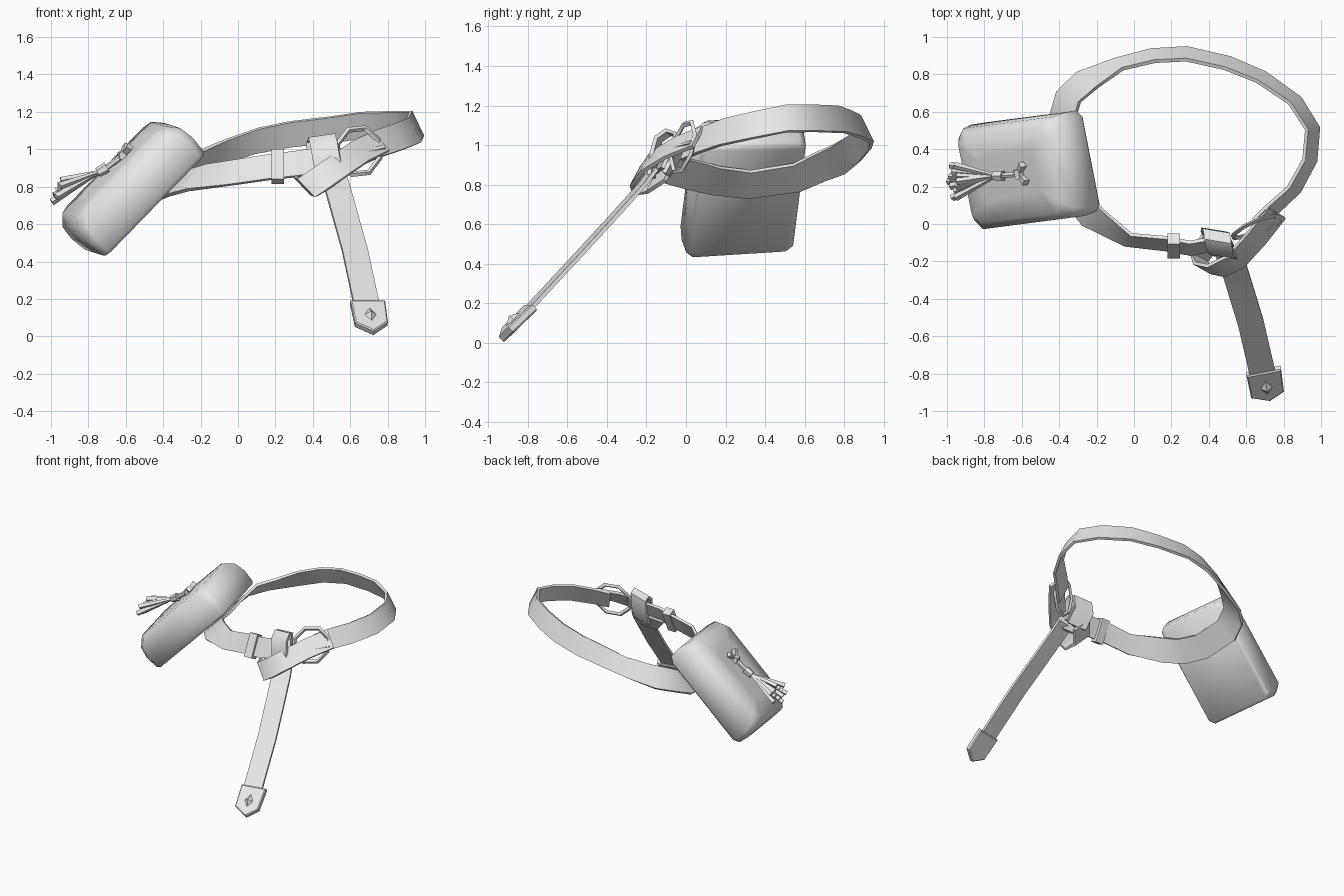
import bpy, bmesh, math, random
from mathutils import Vector, Matrix

random.seed(4)
if "Cube" in bpy.data.objects:
    bpy.data.objects.remove(bpy.data.objects["Cube"])

grey = bpy.data.materials.new("plain grey")
grey.use_nodes = True
grey.diffuse_color = (0.8, 0.8, 0.8, 1)
grey.node_tree.nodes["Principled BSDF"].inputs["Base Color"].default_value = (0.8, 0.8, 0.8, 1)


def finish(name, bm, angle=40):
    """Turn a bmesh into a named, shaded object."""
    bmesh.ops.recalc_face_normals(bm, faces=bm.faces)
    mesh = bpy.data.meshes.new(name)
    bm.to_mesh(mesh)
    bm.free()
    mesh.materials.append(grey)
    obj = bpy.data.objects.new(name, mesh)
    bpy.context.collection.objects.link(obj)
    bpy.ops.object.select_all(action="DESELECT")
    bpy.context.view_layer.objects.active = obj
    obj.select_set(True)
    bpy.ops.object.shade_smooth_by_angle(angle=math.radians(angle))


def loft(name, loops, angle=40, capped=True):
    """Skin a row of equally long closed loops; uncapped lofts join up."""
    bm = bmesh.new()
    rings = [[bm.verts.new(p) for p in loop] for loop in loops]
    pairs = list(zip(rings, rings[1:]))
    if capped:
        bm.faces.new(rings[0])
        bm.faces.new(rings[-1])
    else:
        pairs.append((rings[-1], rings[0]))
    for a, b in pairs:
        for i in range(len(a)):
            j = (i + 1) % len(a)
            bm.faces.new((a[i], a[j], b[j], b[i]))
    finish(name, bm, angle)


def strip(name, path, half, thickness=0.02):
    """Flat leather band along a path; half(p) is the half-width vector."""
    path = [Vector(p) for p in path]
    loops = []
    for i, p in enumerate(path):
        h = half(p)
        along = path[min(i + 1, len(path) - 1)] - path[max(i - 1, 0)]
        t = along.cross(h).normalized() * thickness / 2
        loops.append([p - h - t, p + h - t, p + h + t, p - h + t])
    loft(name, loops, 50)


def bar(name, a, b, r1, r2, sides=4):
    """Tapered prism between two points."""
    a, b = Vector(a), Vector(b)
    rot = (b - a).to_track_quat("Z", "Y")
    bm = bmesh.new()
    bmesh.ops.create_cone(bm, cap_ends=True, segments=sides, radius1=r1, radius2=r2,
                          depth=(b - a).length,
                          matrix=Matrix.Translation((a + b) / 2) @ rot.to_matrix().to_4x4())
    finish(name, bm, 30)


def lean(p):
    """Belt half-height, flaring outwards at the bottom, most behind the pouch."""
    out = Vector((p.x - 0.25, p.y - 0.4, 0)).normalized()
    return Vector((0, 0, 0.066)) - out * (0.065 if p.x < -0.2 else 0.032)


# Waist belt, from the buckle behind the pouch and round the back
strip("waist_belt", [
    (.52, -.09, .95), (.30, -.13, .92), (.17, -.105, .905), (-.03, -.085, .875),
    (-.22, .035, .848), (-.315, .15, .82), (-.36, .32, .80), (-.385, .56, .835),
    (-.35, .68, .89), (-.25, .77, .925), (-.08, .855, .985), (.1, .90, 1.045),
    (.28, .91, 1.08), (.5, .86, 1.105), (.68, .785, 1.13), (.86, .66, 1.135),
    (.955, .51, 1.135), (.94, .34, 1.10), (.855, .185, 1.065), (.735, .075, 1.025),
    (.66, .0, .99)], lean)

# Free end: crosses over the buckle, knots round the belt, hangs down
cross = Vector((-.047, .026, .049))
strip("crossing_strap", [(.76, .06, 1.04), (.65, -.08, .985), (.54, -.2, .91),
                         (.44, -.25, .84), (.37, -.235, .795), (.345, -.17, .81),
                         (.42, -.08, .87)], lambda p: cross)
across = Vector((.072, -.012, .01))
strip("knot_loop", [(.45, -.1, .85), (.43, -.04, .96), (.44, -.045, 1.05), (.45, -.09, 1.065),
                    (.46, -.14, 1.03), (.475, -.165, .94), (.5, -.175, .84)], lambda p: across)
hang = Vector((.068, .014, 0))
strip("hanging_strap", [(.505, -.16, .88), (.53, -.22, .80), (.573, -.36, .645),
                        (.625, -.53, .46), (.685, -.79, .18)], lambda p: hang)

# Strap tip: pointed plate with a pyramid stud
front = Vector((.1, -.7, .7)).normalized()
outline = [Vector(p) for p in [(.60, -.80, .18), (.785, -.765, .18), (.80, -.885, .065),
                               (.725, -.935, .015), (.625, -.92, .06)]]
centre = sum(outline, Vector()) / len(outline)
rim = [centre + (p - centre) * .93 for p in outline]
loft("strap_tip", [[p - front * .02 for p in rim], [p - front * .012 for p in outline],
                   [p + front * .016 for p in outline], [p + front * .022 for p in rim]], 20)
bm = bmesh.new()
side = Vector((.98, .18, 0))
down = side.cross(front)
foot = centre + front * .02
corners = [bm.verts.new(foot + d) for d in (side * .036, down * .055, -side * .036, -down * .055)]
peak = bm.verts.new(foot + front * .03)
for i in range(4):
    bm.faces.new((corners[i], corners[(i + 1) % 4], peak))
finish("tip_stud", bm, 10)

# Keeper loop round the front of the belt
loops = []
for x in (.18, .245):
    mid = Vector((x, -.118, .908))
    up, out = Vector((0, .038, .08)), Vector((0, -.028, .014))
    loops.append([mid + up + out, mid + up - out, mid - up - out, mid - up + out])
loft("keeper_loop", loops, 20)

# Octagonal buckle ring and its prong
ring_mid = Vector((.645, -.015, .99))
ring_x, ring_z = Vector((.9, .42, .1)).normalized(), Vector((-.08, .2, .98)).normalized()
ring_n = ring_x.cross(ring_z)
loops = []
for i in range(8):
    a = math.tau * (i + .5) / 8
    spoke = ring_x * math.cos(a) + ring_z * math.sin(a)
    loops.append([ring_mid + spoke * r + ring_n * n for r, n in
                  ((.115, 0), (.13, .012), (.147, 0), (.13, -.012))])
loft("buckle_ring", loops, 30, capped=False)
bar("buckle_prong", ring_mid + ring_x * .14 + ring_n * .02, ring_mid + ring_n * .06 - ring_z * .02,
    .018, .008)

# Pouch, with its own length, width and outward axes
u = Vector((.69, .09, .71)).normalized()
w = Vector((-.22, .97, .03))
w = (w - u * w.dot(u)).normalized()
n = u.cross(w)
pouch_mid = Vector((-.575, .285, .80))


def pouch_loop(hu, hw, cut, depth):
    """Rectangle with clipped corners at one depth."""
    quarter = [(hu, hw - cut), (hu - cut, hw)]
    flat = quarter + [(-a, b) for a, b in quarter[::-1]]
    flat += [(-a, -b) for a, b in flat]
    return [pouch_mid + u * a + w * b + n * depth for a, b in flat]


loft("pouch", [pouch_loop(*s) for s in ((.375, .265, .03, -.122), (.39, .276, .035, -.105),
                                        (.40, .282, .04, -.01), (.39, .275, .05, .07),
                                        (.34, .235, .05, .132), (.2, .12, .03, .138))], 60)

# Tassel: bow knot, cord, wrap and fanned strands
knot = pouch_mid + u * .09 + n * .148
neck = Vector((-.72, .257, .89))
bar("tassel_knot", knot - w * .025, knot + w * .025, .028, .028, 6)
for s in (-1, 1):
    bar("tassel_bow", knot, knot + w * s * .05 + u * .055 + n * .015, .012, .024)
bar("tassel_cord", knot, neck, .016, .016, 6)
bar("tassel_wrap", neck + Vector((.02, 0, .015)), neck - Vector((.03, 0, .015)), .03, .026, 6)
for i in range(12):
    a = math.tau * i / 12
    r = .95 if i % 2 else .5
    end = Vector((-.965 + .025 * math.sin(a) + random.uniform(-.01, .01),
                  .227 + .105 * r * math.cos(a), .775 + .06 * r * math.sin(a)))
    bar("tassel_strand", neck - Vector((.02, 0, .01)), end, .009, .02)
